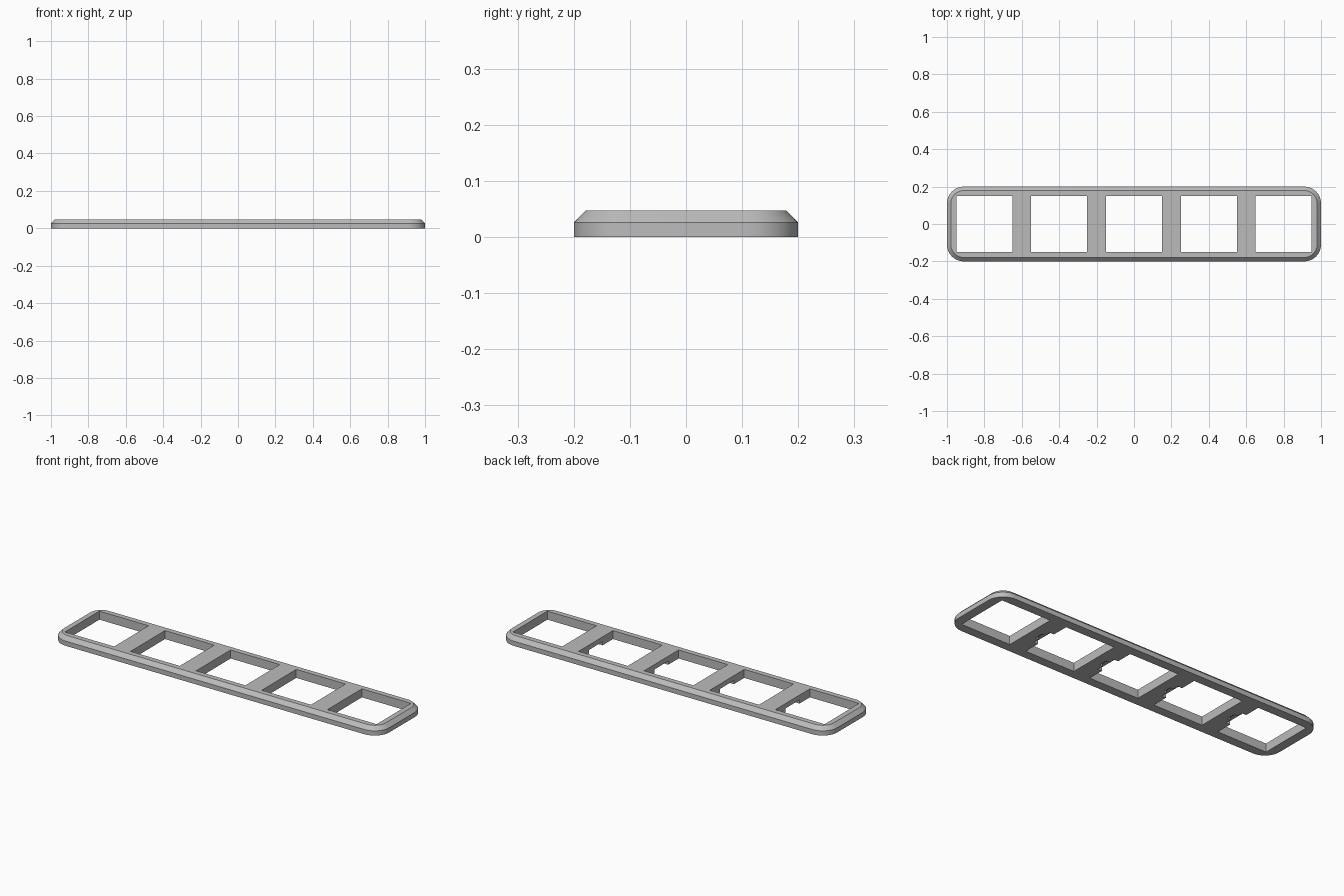
import bpy, bmesh, math
from mathutils import Matrix, Vector

cube = bpy.data.objects.get("Cube")
if cube:
    bpy.data.objects.remove(cube, do_unlink=True)

LENGTH, WIDTH, HEIGHT = 2.0, 0.4, 0.047
BEVEL, RADIUS, STEPS = 0.021, 0.09, 10
PITCH, OPENING = 0.4, 0.3

grey = bpy.data.materials.new("light grey")
grey.use_nodes = True
grey.diffuse_color = (0.5, 0.5, 0.5, 1)
grey.node_tree.nodes["Principled BSDF"].inputs["Base Color"].default_value = (0.5, 0.5, 0.5, 1)


def make_object(name, bm):
    bmesh.ops.recalc_face_normals(bm, faces=bm.faces[:])
    mesh = bpy.data.meshes.new(name)
    bm.to_mesh(mesh)
    bm.free()
    mesh.materials.append(grey)
    obj = bpy.data.objects.new(name, mesh)
    bpy.context.collection.objects.link(obj)
    return obj


def outline(bm, inset, z):
    """Rounded rectangle of vertices at height z."""
    r = RADIUS - inset
    cx, cy = LENGTH / 2 - RADIUS, WIDTH / 2 - RADIUS
    ring = []
    for q, (sx, sy) in enumerate([(1, 1), (-1, 1), (-1, -1), (1, -1)]):
        for i in range(STEPS + 1):
            a = (q + i / STEPS) * math.pi / 2
            ring.append(bm.verts.new((sx * cx + r * math.cos(a), sy * cy + r * math.sin(a), z)))
    return ring


def cut(target, name, boxes):
    """Subtract boxes, each given as a centre and a size."""
    bm = bmesh.new()
    for centre, size in boxes:
        bmesh.ops.create_cube(bm, size=1, matrix=Matrix.Translation(centre)
                              @ Matrix.Diagonal(Vector(size).to_4d()))
    cutter = make_object(name, bm)
    cutter.hide_render = True
    mod = target.modifiers.new(name, "BOOLEAN")
    mod.operation, mod.solver, mod.object = "DIFFERENCE", "EXACT", cutter
    bpy.context.view_layer.objects.active = target
    bpy.ops.object.modifier_apply(modifier=name)
    bpy.data.objects.remove(cutter, do_unlink=True)


# Plate with rounded corners and a bevelled upper edge
bm = bmesh.new()
rings = [outline(bm, 0, 0), outline(bm, 0, HEIGHT - BEVEL), outline(bm, BEVEL, HEIGHT)]
for low, high in zip(rings, rings[1:]):
    for i in range(len(low)):
        j = (i + 1) % len(low)
        bm.faces.new((low[i], low[j], high[j], high[i]))
bm.faces.new(rings[0][::-1])
bm.faces.new(rings[-1])
frame = make_object("frame_plate", bm)

# Five square openings
centres = [PITCH * i for i in range(-2, 3)]
cut(frame, "openings", [((x, 0, 0), (OPENING, OPENING, 1)) for x in centres])

# Clip notches on the underside of each divider
edges = [x + OPENING / 2 for x in centres[:-1]]
cut(frame, "wide_notches", [((x, 0, 0), (0.05, 0.12, 0.04)) for x in edges])
cut(frame, "deep_notches", [((x, 0, 0), (0.09, 0.05, 0.03)) for x in edges])

# Smooth the rounded corners, keep the edges sharp
bpy.ops.object.select_all(action="DESELECT")
frame.select_set(True)
bpy.context.view_layer.objects.active = frame
bpy.ops.object.shade_smooth_by_angle(angle=math.radians(25))
